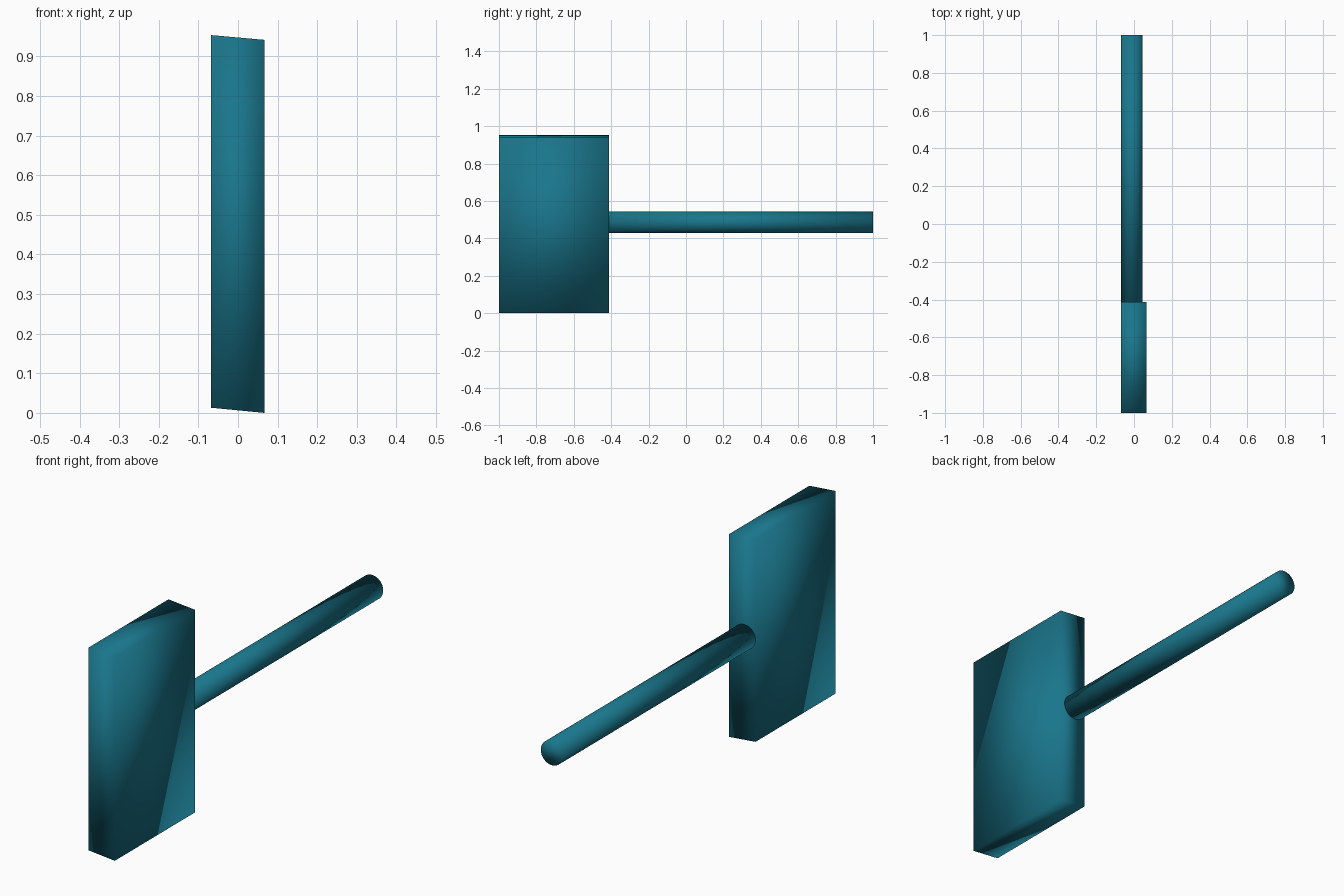
import bpy, bmesh, math
from mathutils import Matrix, Vector

if "Cube" in bpy.data.objects:
    bpy.data.objects.remove(bpy.data.objects["Cube"])

teal = bpy.data.materials.new("teal")
teal.diffuse_color = (0.010, 0.18, 0.26, 1.0)
teal.use_nodes = True
teal.node_tree.nodes["Principled BSDF"].inputs["Base Color"].default_value = teal.diffuse_color


def finish(bm, name):
    bmesh.ops.recalc_face_normals(bm, faces=bm.faces)
    mesh = bpy.data.meshes.new(name)
    bm.to_mesh(mesh)
    bm.free()
    mesh.materials.append(teal)
    mesh.shade_smooth()
    obj = bpy.data.objects.new(name, mesh)
    bpy.context.collection.objects.link(obj)
    return obj


# Head: slightly skewed slab extruded along y
HEAD_FRONT, HEAD_BACK = -1.0, -0.413
bm = bmesh.new()
profile = [(-0.068, 0.013), (0.067, 0.0), (0.067, 0.942), (-0.068, 0.954)]
face = bm.faces.new([bm.verts.new((x, HEAD_FRONT, z)) for x, z in profile])
ext = bmesh.ops.extrude_face_region(bm, geom=[face], use_keep_orig=True)
moved = [g for g in ext["geom"] if isinstance(g, bmesh.types.BMVert)]
bmesh.ops.translate(bm, verts=moved, vec=(0, HEAD_BACK - HEAD_FRONT, 0))
finish(bm, "head")

# Handle: round rod from the back of the head
length = 1.0 - HEAD_BACK
centre = Vector((-0.011, HEAD_BACK + length / 2, 0.486))
bm = bmesh.new()
bmesh.ops.create_cone(
    bm, cap_ends=True, segments=32, radius1=0.057, radius2=0.057, depth=length,
    matrix=Matrix.Translation(centre) @ Matrix.Rotation(math.pi / 2, 4, "X"))
finish(bm, "handle")
